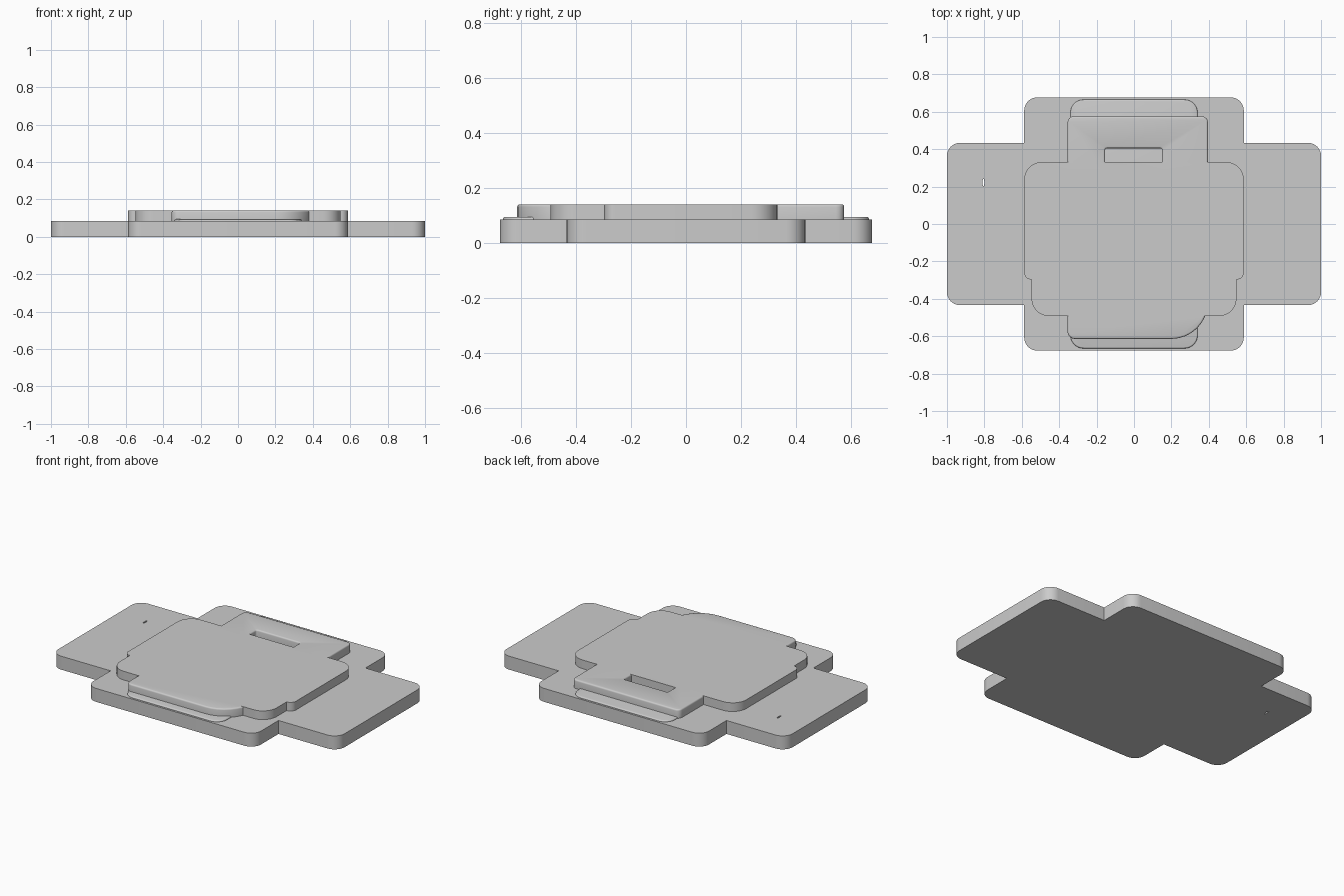
import bpy, bmesh, math
from mathutils import Vector

if "Cube" in bpy.data.objects:
    bpy.data.objects.remove(bpy.data.objects["Cube"])


def rounded(corners, steps=8):
    """Outline from right-angled corners (x, y, radius)."""
    out = []
    n = len(corners)
    for i, (x, y, r) in enumerate(corners):
        p = Vector((x, y))
        if r == 0:
            out.append(p)
            continue
        d1 = (Vector(corners[i - 1][:2]) - p).normalized()
        d2 = (Vector(corners[(i + 1) % n][:2]) - p).normalized()
        c = p + (d1 + d2) * r
        for k in range(steps + 1):
            a = math.pi / 2 * k / steps
            out.append(c - r * (d2 * math.cos(a) + d1 * math.sin(a)))
    return out


def prism(name, outline, z0, z1, bevel=0):
    """Extrude an outline, optionally rounding its top rim."""
    bm = bmesh.new()
    face = bm.faces.new([bm.verts.new((p.x, p.y, z0)) for p in outline])
    ext = bmesh.ops.extrude_face_region(bm, geom=[face])
    top = [v for v in ext["geom"] if isinstance(v, bmesh.types.BMVert)]
    bmesh.ops.translate(bm, verts=top, vec=(0, 0, z1 - z0))
    bmesh.ops.recalc_face_normals(bm, faces=bm.faces)
    if bevel:
        tops = set(top)
        rim = [e for e in bm.edges if e.verts[0] in tops and e.verts[1] in tops]
        bmesh.ops.bevel(bm, geom=rim, offset=bevel, segments=3, profile=0.5,
                        affect='EDGES', clamp_overlap=False)
    me = bpy.data.meshes.new(name)
    bm.to_mesh(me)
    bm.free()
    ob = bpy.data.objects.new(name, me)
    bpy.context.collection.objects.link(ob)
    return ob


def combine(target, other, op):
    """Apply a boolean and remove the second solid."""
    m = target.modifiers.new(op, 'BOOLEAN')
    m.operation, m.solver, m.object = op, 'EXACT', other
    bpy.context.view_layer.objects.active = target
    bpy.ops.object.modifier_apply(modifier=m.name)
    bpy.data.objects.remove(other)


def smooth(ob):
    bpy.ops.object.select_all(action='DESELECT')
    ob.select_set(True)
    bpy.context.view_layer.objects.active = ob
    bpy.ops.object.shade_smooth_by_angle(angle=math.radians(35))


# Cross-shaped base plate
X, Y, W, D, R = 1.0, 0.434, 0.587, 0.677, 0.07
base = prism("base_plate", rounded([
    (-W, -D, R), (W, -D, R), (W, -Y, 0), (X, -Y, R), (X, Y, R), (W, Y, 0),
    (W, D, R), (-W, D, R), (-W, Y, 0), (-X, Y, R), (-X, -Y, R), (-W, -Y, 0)]), 0, 0.085)

# Tiny slit through the left arm
slit = [Vector((-0.805 + 0.005 * math.cos(a), 0.222 + 0.02 * math.sin(a)))
        for a in (math.tau * i / 16 for i in range(16))]
combine(base, prism("slit_cutter", slit, -0.05, 0.15), 'DIFFERENCE')

# Thin soft-edged pad between base and body
pad = prism("thin_pad", rounded([
    (-0.34, -0.665, 0.07), (0.34, -0.665, 0.07),
    (0.34, 0.665, 0.07), (-0.34, 0.665, 0.07)]), 0.085, 0.094, 0.007)

# Raised body with stepped front shoulders
body = prism("raised_body", rounded([
    (-0.548, -0.493, 0.095), (0.548, -0.493, 0.095), (0.548, -0.297, 0),
    (0.587, -0.297, 0.038), (0.587, 0.332, 0.095), (-0.587, 0.332, 0.095),
    (-0.587, -0.297, 0.038), (-0.548, -0.297, 0)]), 0.085, 0.14)

# Rear tab with a notch that forms the slot, and front tab with one large round corner
rear = prism("rear_tab", rounded([
    (-0.355, 0.28, 0), (-0.155, 0.28, 0), (-0.155, 0.405, 0.01), (0.15, 0.405, 0.01),
    (0.15, 0.28, 0), (0.395, 0.28, 0), (0.395, 0.575, 0.03), (-0.355, 0.575, 0.03)],
    4), 0.085, 0.14, 0.009)
front = prism("front_tab", rounded([
    (-0.355, -0.614, 0.04), (0.395, -0.614, 0.195),
    (0.395, -0.3, 0), (-0.355, -0.3, 0)]), 0.085, 0.14, 0.009)
combine(body, rear, 'UNION')
combine(body, front, 'UNION')

for ob in (base, pad, body):
    smooth(ob)
